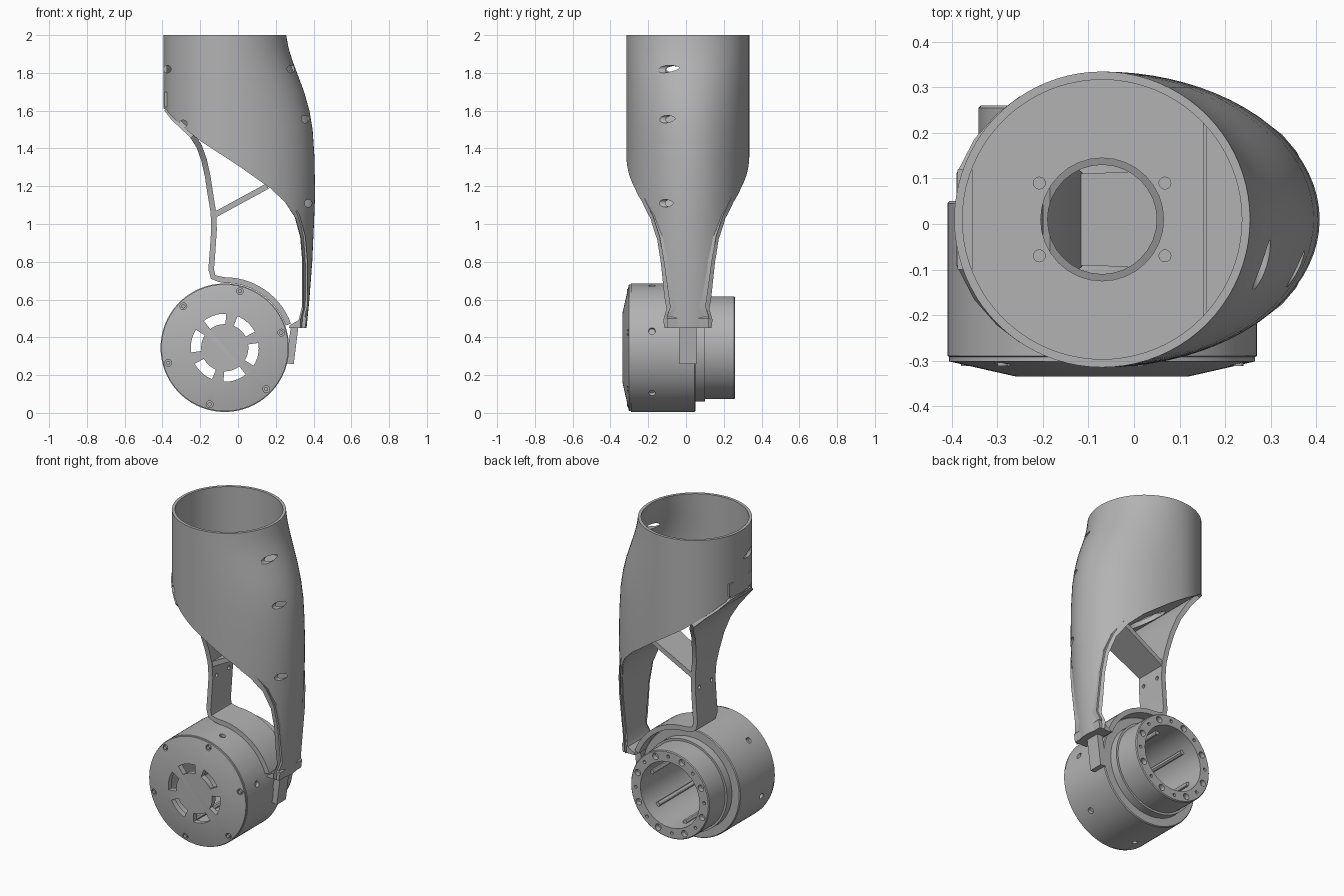
import bpy, bmesh
from math import sin, cos, pi, sqrt, radians
from mathutils import Vector

cube = bpy.data.objects.get("Cube")
if cube:
    bpy.data.objects.remove(cube, do_unlink=True)

grey = bpy.data.materials.new("mid grey")
grey.use_nodes = True
grey.diffuse_color = (0.45, 0.45, 0.45, 1)
grey.node_tree.nodes["Principled BSDF"].inputs["Base Color"].default_value = grey.diffuse_color

CX, CY, R = -0.07, 0.01, 0.325      # sleeve axis and radius
HUB_Z = 0.345                       # height of the joint axis


def finish(name, bm):
    bmesh.ops.recalc_face_normals(bm, faces=bm.faces)
    mesh = bpy.data.meshes.new(name)
    bm.to_mesh(mesh)
    bm.free()
    mesh.materials.append(grey)
    ob = bpy.data.objects.new(name, mesh)
    bpy.context.scene.collection.objects.link(ob)
    return ob


def loft(name, rings, closed=False):
    """Skin a list of equal-length rings; cap the ends or join them up."""
    bm = bmesh.new()
    vs = [[bm.verts.new(p) for p in ring] for ring in rings]
    n = len(vs[0])
    pairs = list(zip(vs, vs[1:])) + ([(vs[-1], vs[0])] if closed else [])
    for a, b in pairs:
        for i in range(n):
            j = (i + 1) % n
            bm.faces.new((a[i], a[j], b[j], b[i]))
    if not closed:
        bm.faces.new(vs[0])
        bm.faces.new(vs[-1])
    return finish(name, bm)


def prism(name, outline, y0, y1):
    return loft(name, [[(x, y, z) for x, z in outline] for y in (y0, y1)])


def rod(name, centre, axis, r, length, sides=20):
    bm = bmesh.new()
    bmesh.ops.create_cone(bm, cap_ends=True, segments=sides, radius1=r, radius2=r, depth=length)
    turn = Vector(axis).to_track_quat('Z', 'Y').to_matrix()
    bmesh.ops.rotate(bm, verts=bm.verts, matrix=turn)
    bmesh.ops.translate(bm, verts=bm.verts, vec=centre)
    return finish(name, bm)


def box(name, x0, x1, y0, y1, z0, z1):
    return prism(name, [(x0, z0), (x1, z0), (x1, z1), (x0, z1)], y0, y1)


def ribbon(name, path, t):
    """Plate of thickness t following (x, z, half width) points."""
    rings = []
    for i, (x, z, w) in enumerate(path):
        a, b = path[max(i - 1, 0)], path[min(i + 1, len(path) - 1)]
        d = Vector((b[0] - a[0], b[1] - a[1])).normalized() * t / 2
        rings.append([(x + s * d.y, CY + u * w, z - s * d.x)
                      for s, u in ((1, 1), (1, -1), (-1, -1), (-1, 1))])
    return loft(name, rings)


def cut(ob, cutters):
    for c in cutters:
        c.hide_render = True
        m = ob.modifiers.new("cut", 'BOOLEAN')
        m.operation, m.object, m.solver = 'DIFFERENCE', c, 'EXACT'
    bpy.context.view_layer.update()
    mesh = bpy.data.meshes.new_from_object(ob.evaluated_get(bpy.context.evaluated_depsgraph_get()))
    ob.modifiers.clear()
    ob.data = mesh
    for c in cutters:
        bpy.data.objects.remove(c, do_unlink=True)


# Sleeve section: round on the left, bulging further to the right lower down
BULGE = [(2.0, .255), (1.93, .268), (1.86, .29), (1.78, .32), (1.7, .35), (1.6, .378), (1.5, .395),
         (1.35, .405), (1.15, .408), (1.0, .402), (.8, .393), (.6, .378), (.42, .36)]


def reach(z):
    for (z1, x1), (z0, x0) in zip(BULGE, BULGE[1:]):
        if z >= z0:
            return x0 + (x1 - x0) * (z - z0) / (z1 - z0) - CX
    return BULGE[-1][1] - CX


def section(z, inset=0, n=80):
    ring = []
    for i in range(n):
        c, s = cos(2 * pi * i / n), sin(2 * pi * i / n)
        a = reach(z) if c > 0 else R
        ring.append((CX + (a - inset) * c, CY + (R - inset) * s, z))
    return ring


def half_width(x, z):
    a = reach(z) if x > CX else R
    return max(0.03, (R - .008) * sqrt(max(0, 1 - ((x - CX) / a) ** 2)))


# Outer sleeve, trimmed by a sweeping diagonal that leaves one long leg
levels = [z for z, x in BULGE]
sleeve = loft("sleeve", [section(z) for z in levels]
              + [section(z, .018) for z in reversed(levels)], closed=True)
EDGE = [(-.39, 1.61), (-.3, 1.52), (-.2, 1.44), (0, 1.31), (.17, 1.19), (.25, 1.115),
        (.305, 1.03), (.335, .92), (.345, .8), (.345, .55), (.33, .49)]
cutters = [prism("trim", [(-.6, 1.63)] + EDGE + [(.33, .45), (.6, .45), (.6, .1), (-.6, .1)], -.6, .6)]
for x, z in ((.28, 1.82), (.355, 1.555), (.372, 1.11), (-.375, 1.82), (-.29, 1.53)):
    cutters.append(rod("bolt_bore", (x, -.21, z), (0, 1, 0), .02, .4))
cut(sleeve, cutters)

# Sloping web closing the sleeve and the inside of the leg
web = ribbon("sloping_web", [(x + .008, z + .012, half_width(x + .008, z)) for x, z in EDGE[2:]], .028)
cut(web, [rod("web_opening", (CX, CY, 1.4), (0, 0, 1), .12, .6, 32)])

# Floor inside the sleeve with a central opening and four bolt holes
floor = loft("sleeve_floor", [section(z, .012) for z in (1.605, 1.63)])
holes = [rod("floor_opening", (CX, CY, 1.6), (0, 0, 1), .135, .3, 32)]
for sx in (-1, 1):
    for sy in (-1, 1):
        holes.append(rod("floor_bolt", (CX + sx * .138, CY + sy * .08, 1.63), (0, 0, 1), .013, .03))
cut(floor, holes)
box("floor_rib", .152, .16, -.22, .24, 1.625, 1.645)
box("inner_clip", -.388, -.355, -.1, .12, 1.62, 1.7)

# Rear arm sweeping from the sleeve down and over the joint housing
arm = [(x, z, half_width(x, z)) for x, z in ((-.378, 1.61), (-.34, 1.56), (-.29, 1.515), (-.24, 1.465))]
arm += [(-.205, 1.41, .23), (-.18, 1.34, .175), (-.16, 1.25, .14), (-.145, 1.15, .115), (-.13, 1.06, .105),
        (-.127, .97, .1), (-.135, .85, .1), (-.142, .76, .1), (-.132, .72, .1), (-.1, .708, .1)]
for i in range(15):
    a = radians(90 - i * 5)
    arm.append((CX + .358 * cos(a), HUB_Z + .358 * sin(a), .1))
arm_ob = ribbon("rear_arm", arm, .03)
cut(arm_ob, [rod("arm_bolt", (-.13, CY + y, z), (1, 0, 0), .012, .1) for y, z in ((-.06, .97), (.06, .97))])
ribbon("cross_strut", [(-.13, 1.045, .1), (.155, 1.2, .11)], .03)

# Foot of the leg and its locating tab
prism("leg_foot", [(.27, .45), (.355, .45), (.362, .5), (.335, .53), (.32, .49), (.275, .465)], CY - .11, CY + .11)
ribbon("locating_tab", [(.3, .46, .045), (.275, .26, .045)], .04)


def around(r, deg, y):
    return (CX + r * cos(radians(deg)), y, HUB_Z + r * sin(radians(deg)))


# Round joint housing: coned front cap, wide drum, narrower open collar
PROFILE = [(.19, -.335), (.336, -.302), (.336, -.292), (.34, -.29), (.34, .045), (.335, .05),
           (.285, .05), (.285, .1), (.272, .1), (.272, .255), (.267, .26), (.205, .26), (.205, -.3)]
housing = loft("joint_housing", [[around(r, i * 3.75, y) for i in range(96)] for r, y in PROFILE])
cutters = []
for k in range(6):
    mid = 108 + 60 * k
    arc = [around(.125, mid - 20 + 5 * i, 0) for i in range(9)]
    arc += [around(.18, mid + 20 - 5 * i, 0) for i in range(9)]
    cutters.append(prism("vent", [(x, z) for x, y, z in arc], -.4, -.2))
    turn = 75 + 60 * k
    cutters.append(rod("cap_bolt", around(.31, turn, -.31), (0, 1, 0), .018, .04, 16))
    out = (cos(radians(turn)), 0, sin(radians(turn)))
    cutters.append(rod("drum_bolt", around(.34, turn, -.18), out, .018, .04, 16))
for k in range(8):
    cutters.append(rod("collar_bolt", around(.238, 20 + 45 * k, .26), (0, 1, 0), .02, .06, 16))
    cutters.append(rod("collar_pin", around(.238, 42 + 45 * k, .26), (0, 1, 0), .01, .04, 12))
cut(housing, cutters)

# Small screw heads in the cap and guide rails inside the collar
for k in range(6):
    rod("cap_screw", around(.31, 75 + 60 * k, -.302), (0, 1, 0), .011, .02, 12)
    rod("guide_rail", around(.198, 78 + 60 * k, -.06), (0, 1, 0), .014, .46, 12)

# Smooth curved faces, keep edges crisp
bpy.ops.object.select_all(action='DESELECT')
for ob in bpy.context.scene.objects:
    if ob.type == 'MESH':
        ob.select_set(True)
        bpy.context.view_layer.objects.active = ob
bpy.ops.object.shade_smooth_by_angle(angle=radians(30))
